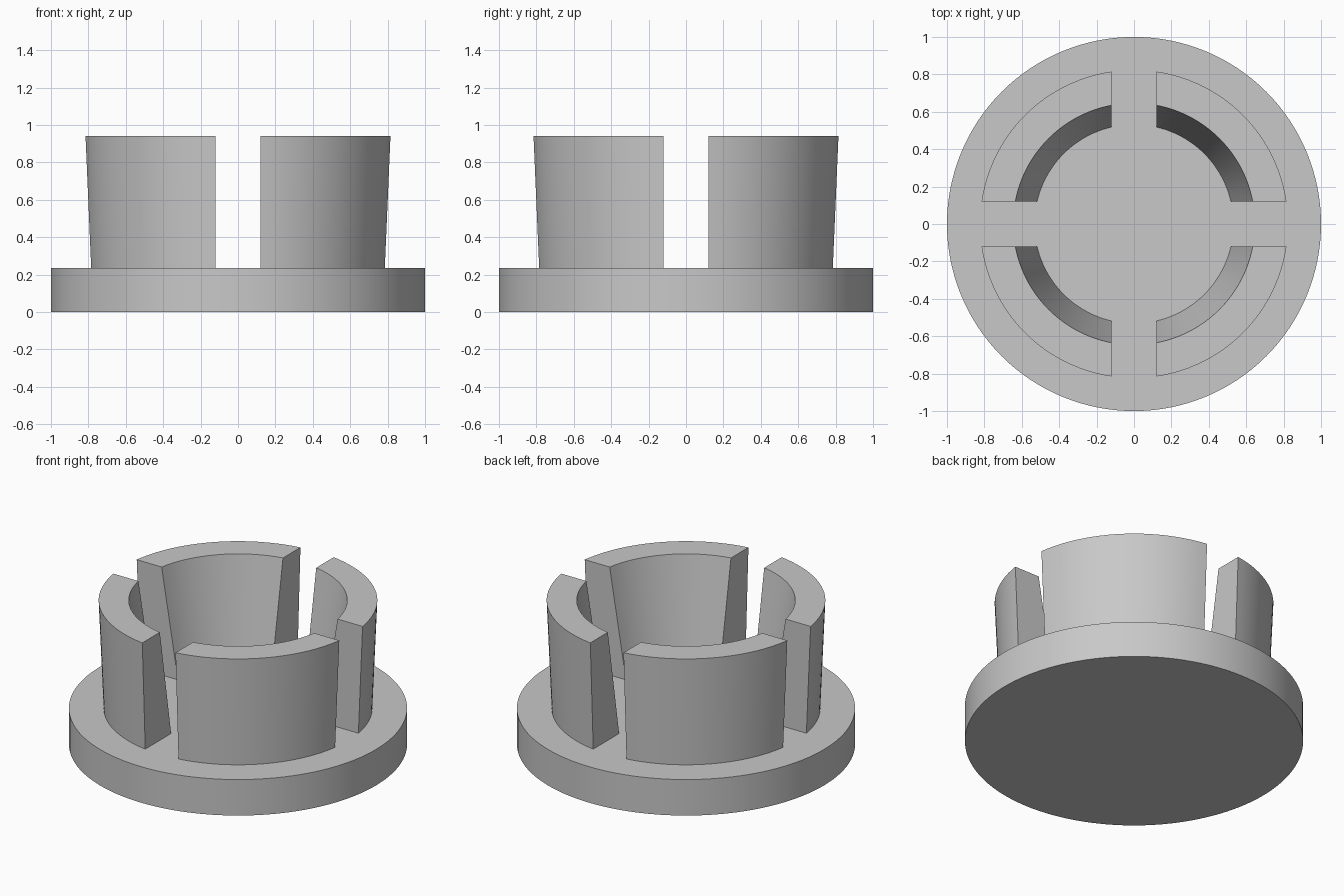
import bpy
import bmesh
import math

cube = bpy.data.objects.get("Cube")
if cube:
    bpy.data.objects.remove(cube, do_unlink=True)

BASE_TOP, PRONG_TOP = 0.235, 0.94
HALF_GAP = 0.12
STEPS = 24

# Single grey material
grey = bpy.data.materials.new("plain grey")
grey.use_nodes = True
colour = (0.58, 0.58, 0.58, 1)
grey.diffuse_color = colour
grey.node_tree.nodes["Principled BSDF"].inputs["Base Color"].default_value = colour


def finish(obj):
    obj.data.materials.append(grey)
    bpy.ops.object.select_all(action="DESELECT")
    obj.select_set(True)
    bpy.context.view_layer.objects.active = obj
    bpy.ops.object.shade_smooth_by_angle(angle=math.radians(30))


# Base disc
bpy.ops.mesh.primitive_cylinder_add(vertices=128, radius=1, depth=BASE_TOP,
                                    location=(0, 0, BASE_TOP / 2))
base = bpy.context.object
base.name = "base_disc"
finish(base)


# Flared prong: a tapered wall section swept over a quarter, with parallel-sided gaps
def make_prong_mesh():
    section = [(0.794, BASE_TOP), (0.824, PRONG_TOP), (0.646, PRONG_TOP), (0.532, BASE_TOP)]
    bm = bmesh.new()
    rings = []
    for i in range(STEPS + 1):
        ring = []
        for r, z in section:
            start = math.asin(HALF_GAP / r)
            a = start + (math.pi / 2 - 2 * start) * i / STEPS
            ring.append(bm.verts.new((r * math.cos(a), r * math.sin(a), z)))
        rings.append(ring)
    for a, b in zip(rings, rings[1:]):
        for k in range(4):
            n = (k + 1) % 4
            bm.faces.new((a[k], b[k], b[n], a[n]))
    bm.faces.new(rings[0])
    bm.faces.new(rings[-1][::-1])
    bmesh.ops.recalc_face_normals(bm, faces=bm.faces)
    mesh = bpy.data.meshes.new("prong")
    bm.to_mesh(mesh)
    bm.free()
    return mesh


# Four prongs around the centre
names = ["back_left_prong", "back_right_prong", "front_right_prong", "front_left_prong"]
for i, name in enumerate(names):
    prong = bpy.data.objects.new(name, make_prong_mesh())
    bpy.context.collection.objects.link(prong)
    prong.rotation_euler.z = i * math.pi / 2
    finish(prong)
